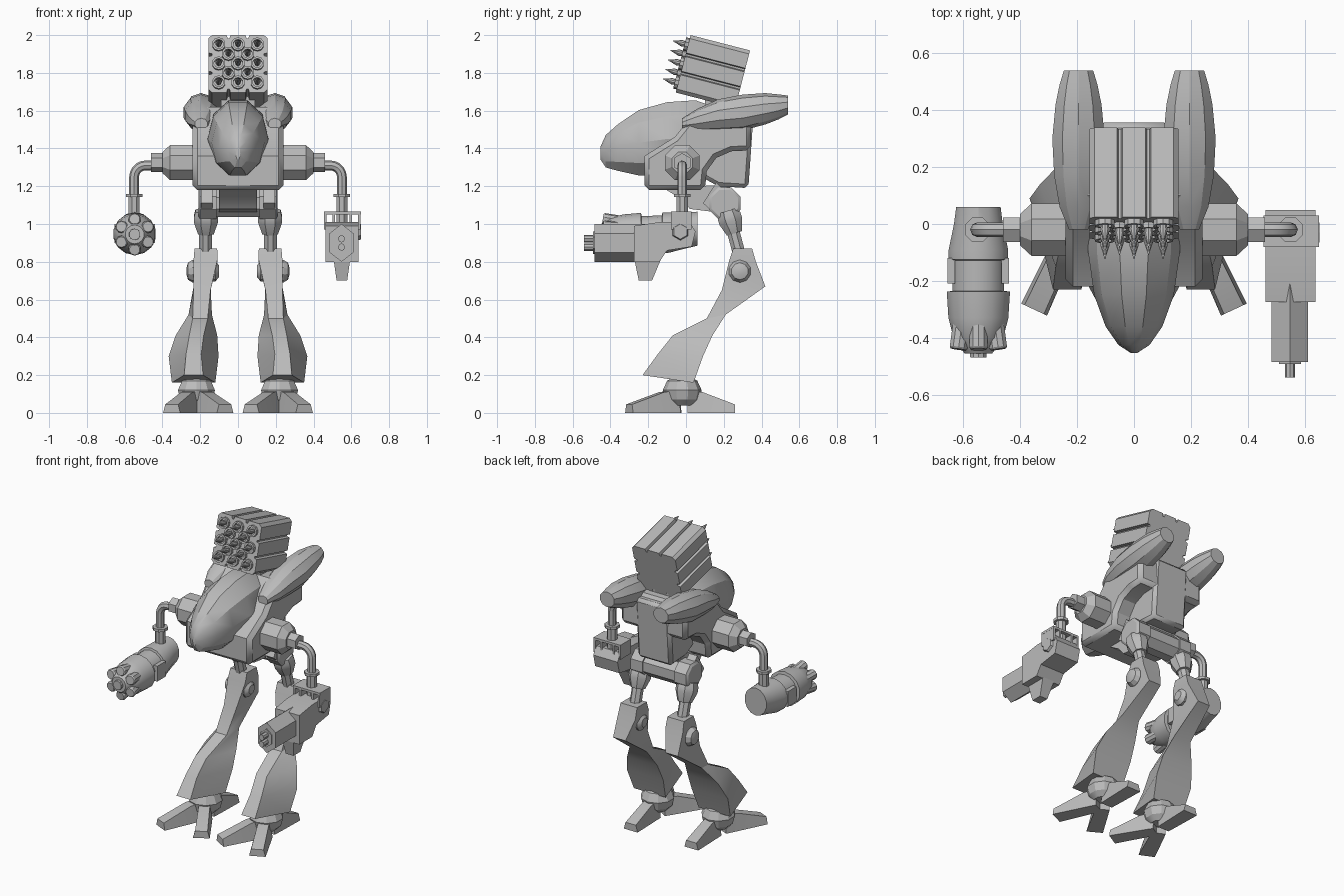
import bpy, bmesh
from math import sin, cos, pi, radians
from mathutils import Vector, Matrix

if "Cube" in bpy.data.objects:
    bpy.data.objects.remove(bpy.data.objects["Cube"], do_unlink=True)

GREY = (0.5, 0.5, 0.5, 1)
grey = bpy.data.materials.new("plain grey")
grey.use_nodes = True
grey.diffuse_color = GREY
for node in grey.node_tree.nodes:
    if node.type == 'BSDF_PRINCIPLED':
        node.inputs["Base Color"].default_value = GREY
parts = []


def loft(name, rings, mirror=False, matrix=None, bevel=0):
    """Skin a list of equal-length point rings and cap both ends."""
    bm = bmesh.new()
    rows = [[bm.verts.new(p) for p in ring] for ring in rings]
    n = len(rows[0])
    for a, b in zip(rows, rows[1:]):
        for i in range(n):
            j = (i + 1) % n
            bm.faces.new((a[i], a[j], b[j], b[i]))
    bm.faces.new(rows[0][::-1])
    bm.faces.new(rows[-1])
    bmesh.ops.recalc_face_normals(bm, faces=bm.faces)
    if matrix:
        bm.transform(matrix)
    mesh = bpy.data.meshes.new(name)
    bm.to_mesh(mesh)
    bm.free()
    obj = bpy.data.objects.new(name, mesh)
    bpy.context.scene.collection.objects.link(obj)
    mesh.materials.append(grey)
    if bevel:
        mod = obj.modifiers.new("chamfer", 'BEVEL')
        mod.width, mod.segments, mod.angle_limit = bevel, 1, radians(60)
    if mirror:
        obj.modifiers.new("mirror", 'MIRROR')
    parts.append(obj)
    return obj


def prism(name, profile, x0, x1, **kw):
    """Extrude a side profile of (y, z) points across x."""
    return loft(name, [[(x, y, z) for y, z in profile] for x in (x0, x1)], **kw)


def box(name, lo, hi, **kw):
    profile = [(lo[1], lo[2]), (hi[1], lo[2]), (hi[1], hi[2]), (lo[1], hi[2])]
    return prism(name, profile, lo[0], hi[0], **kw)


def hull(name, x, sections, sides, turn=0.0, **kw):
    """Ovals along y, each given as (y, centre z, half width, half height)."""
    angles = [2 * pi * (i + turn) / sides for i in range(sides)]
    return loft(name, [[(x + w * sin(a), y, z + h * cos(a)) for a in angles]
                       for y, z, w, h in sections], **kw)


def lathe(name, start, axis, profile, sides=8, **kw):
    """Turn a profile of (distance, radius) around any axis."""
    axis, start = Vector(axis).normalized(), Vector(start)
    u = axis.cross(Vector((0, 0, 1) if abs(axis.z) < 0.9 else (0, 1, 0))).normalized()
    v = axis.cross(u)
    angles = [2 * pi * (i + 0.5) / sides for i in range(sides)]
    return loft(name, [[start + axis * d + (u * cos(a) + v * sin(a)) * r for a in angles]
                       for d, r in profile], **kw)


# Torso: arched side shell, back slab, belly and canopy
prism("torso_shell", [(-.22, 1.18), (-.22, 1.36), (-.06, 1.46), (.02, 1.56), (.1, 1.62),
                      (.3, 1.61), (.345, 1.55), (.345, 1.39), (.24, 1.385), (.16, 1.35),
                      (.11, 1.28), (.1, 1.18)], -.24, .24, bevel=.025)
prism("back_slab", [(.08, 1.25), (.17, 1.2), (.33, 1.19), (.345, 1.4), (.358, 1.59), (.1, 1.59)],
      -.125, .125, bevel=.02)
prism("belly", [(-.12, 1.19), (-.02, 1.13), (.02, 1.08), (.18, 1.06), (.24, 1.21)], -.1, .1)
hull("canopy", 0, [(-.453, 1.375, .012, .035), (-.425, 1.385, .055, .09), (-.36, 1.405, .1, .13),
                   (-.25, 1.43, .14, .182), (-.1, 1.45, .161, .205), (.05, 1.46, .161, .205),
                   (.2, 1.46, .12, .15)], 10, turn=.5)
hull("engine_pod", .195, [(-.02, 1.53, .035, .03), (.06, 1.55, .07, .06), (.17, 1.575, .09, .085),
                          (.3, 1.59, .097, .095), (.42, 1.61, .085, .083),
                          (.49, 1.62, .07, .066), (.54, 1.63, .054, .05)], 10, mirror=True)

# Launcher: grooved block carrying staggered rockets, tipped upward
tilt = Matrix.Translation((0, .14, 1.808)) @ Matrix.Rotation(radians(-14.5), 4, 'X')
edge = [(-.138, .157), (-.06, .157), (-.055, .138), (-.045, .138), (-.04, .157),
        (.04, .157), (.045, .138), (.055, .138), (.06, .157), (.138, .157)]
outline = []
for quarter in range(4):
    c, s = cos(quarter * pi / 2), sin(quarter * pi / 2)
    outline += [(t * c + d * s, d * c - t * s) for t, d in edge]
loft("launcher_block", [[(x, y, z) for x, z in outline] for y in (-.16, .165)], matrix=tilt)
rocket = [(0, .036), (.02, .036), (.02, .025), (.004, .025), (.004, .013),
          (.035, .017), (.085, .001)]
for row in range(5):
    for x in ((-.102, 0, .102) if row % 2 == 0 else (-.051, .051)):
        lathe("rocket", (x, -.159, .104 - .052 * row), (0, -1, 0), rocket, 10, matrix=tilt)
box("launcher_neck", (-.09, .1, 1.55), (.09, .26, 1.7))

# Shoulders and bent arm tubes
lathe("shoulder", (.2, -.02, 1.325), (1, 0, 0),
      [(0, .075), (.04, .1), (.16, .1), (.2, .06)], 8, mirror=True)
lathe("elbow_block", (.39, -.02, 1.325), (1, 0, 0), [(0, .05), (.07, .05)], 6, mirror=True)
bend = [(.45, 0, 1), (.49, 0, 1)]
for i in range(1, 6):
    a = i * pi / 10
    bend.append((.49 + .06 * sin(a), sin(a), cos(a)))
path = [(x, 1.25 + .06 * c, s, c) for x, s, c in bend] + [(.55, 1.1, 1, 0)]
loft("arm_tube", [[(x + .026 * sin(a) * s, -.02 + .026 * cos(a), z + .026 * sin(a) * c)
                   for a in [2 * pi * k / 8 for k in range(8)]] for x, z, s, c in path], mirror=True)
lathe("wrist", (.55, -.02, 1.16), (0, 0, -1),
      [(0, .047), (.018, .047), (.018, .032), (.16, .032)], 8, mirror=True)

# Left arm: hexagonal cannon
hull("cannon_barrel", .548, [(-.485, .9, .074, .1), (-.2, .9, .074, .1)], 6)
hull("cannon_rim", .548, [(-.492, .9, .045, .06), (-.48, .9, .045, .06)], 6)
for dz in (-.022, .022):
    hull("cannon_muzzle", .548, [(-.54, .9 + dz, .018, .02), (-.48, .9 + dz, .018, .02)], 8)
prism("cannon_body", [(-.275, .8), (-.275, .99), (-.14, 1.01), (.02, 1.01), (.05, .96),
                      (.03, .88), (-.1, .86), (-.14, .8)], .462, .638)
loft("cannon_grip", [[(.55 - w, y0, z), (.55 + w, y0, z), (.55 + w, y1, z), (.55 - w, y1, z)]
                     for z, w, y0, y1 in ((.82, .045, -.275, -.13), (.7, .028, -.25, -.18))])
box("bracket_top", (.455, -.08, 1.05), (.65, .03, 1.065))
for x in (.455, .5, .59, .635):
    box("bracket_post", (x, -.08, .97), (x + .014, .03, 1.055))
lathe("cannon_side_cap", (.63, -.03, .96), (1, 0, 0), [(0, .05), (.022, .04)], 6)

# Right arm: rotary rocket pod
X = -.547
hull("rocket_arm", X, [(.06, .975, .08, .09), (0, .967, .088, .096), (-.09, .955, .107, .107),
                       (-.125, .953, .107, .107), (-.128, .953, .093, .093),
                       (-.235, .948, .093, .093), (-.238, .947, .114, .112),
                       (-.33, .945, .108, .106), (-.4, .945, .09, .09),
                       (-.455, .945, .05, .05)], 14)
for side in (-1, 1):
    box("rocket_arm_rail", (X + side * .095 - .013, -.21, .9), (X + side * .095 + .013, -.12, 1.0))
for i in range(6):
    a = i * pi / 3 + pi / 6
    lathe("rocket_tube", (X + .062 * cos(a), -.32, .945 + .062 * sin(a)),
          (.16 * cos(a), -1, .16 * sin(a)), [(0, .033), (.115, .033), (.122, .028)], 10)
lathe("centre_tube", (X, -.4, .945), (0, -1, 0), [(0, .033), (.07, .03)], 10)

# Hips
lathe("hip_axle", (-.2, .205, 1.11), (1, 0, 0), [(0, .08), (.4, .08)], 8)
lathe("hip_joint", (.115, .205, 1.11), (1, 0, 0), [(0, .09), (.085, .09), (.095, .075)],
      8, mirror=True)
prism("hip_link", [(.09, 1.11), (.17, 1.04), (.23, 1.15), (.16, 1.22)], .135, .195, mirror=True)
lathe("hip_socket", (.17, .22, 1.07), (.0, .04, -.13),
      [(0, .06), (.03, .068), (.06, .068), (.125, .045)], 8, mirror=True)
lathe("hip_piston", (.172, .25, .96), (.0, .035, -.13), [(0, .036), (.12, .036)], 8, mirror=True)

# Legs: rows of (front y, z, back y, z, centre x, front and back half widths)
leg_rows = [(.25, .87, .35, .87, .17, .06, .06), (.23, .81, .37, .8, .172, .063, .063),
            (.19, .65, .42, .67, .19, .045, .045), (.11, .5, .21, .52, .2, .04, .062),
            (-.07, .41, .14, .41, .22, .038, .11), (-.15, .31, .09, .3, .235, .04, .132),
            (-.23, .2, .04, .16, .235, .05, .115)]
loft("leg", [[(c - f, fy, fz), (c + f, fy, fz), (c + b, by, bz), (c - b, by, bz)]
             for fy, fz, by, bz, c, f, b in leg_rows], mirror=True)
lathe("knee_boss", (.1, .285, .75), (1, 0, 0),
      [(0, .03), (.02, .055), (.14, .06), (.165, .045), (.172, .02)], 10, mirror=True)

# Feet: faceted ankle, two splayed front toes and one heel toe
lathe("ankle", (.22, -.02, .04), (0, 0, 1),
      [(0, .06), (.03, .09), (.08, .103), (.13, .08), (.155, .04)], 10, mirror=True)
toe_steps = [(.03, .042, .12), (.12, .045, .11), (.31, .05, .045)]
for name, angle, reach in (("outer_toe", 25, 1), ("inner_toe", -30, .98), ("heel_toe", 180, .9)):
    spin = Matrix.Translation((.22, -.02, 0)) @ Matrix.Rotation(radians(angle), 4, 'Z')
    loft(name, [[(-w, -d * reach, 0), (w, -d * reach, 0), (w * .75, -d * reach, h),
                 (-w * .75, -d * reach, h)] for d, w, h in toe_steps], mirror=True, matrix=spin)

# Smooth along the round parts, crisp across the facets
bpy.ops.object.select_all(action='DESELECT')
for obj in parts:
    obj.select_set(True)
bpy.context.view_layer.objects.active = parts[0]
bpy.ops.object.shade_smooth_by_angle(angle=radians(28))
